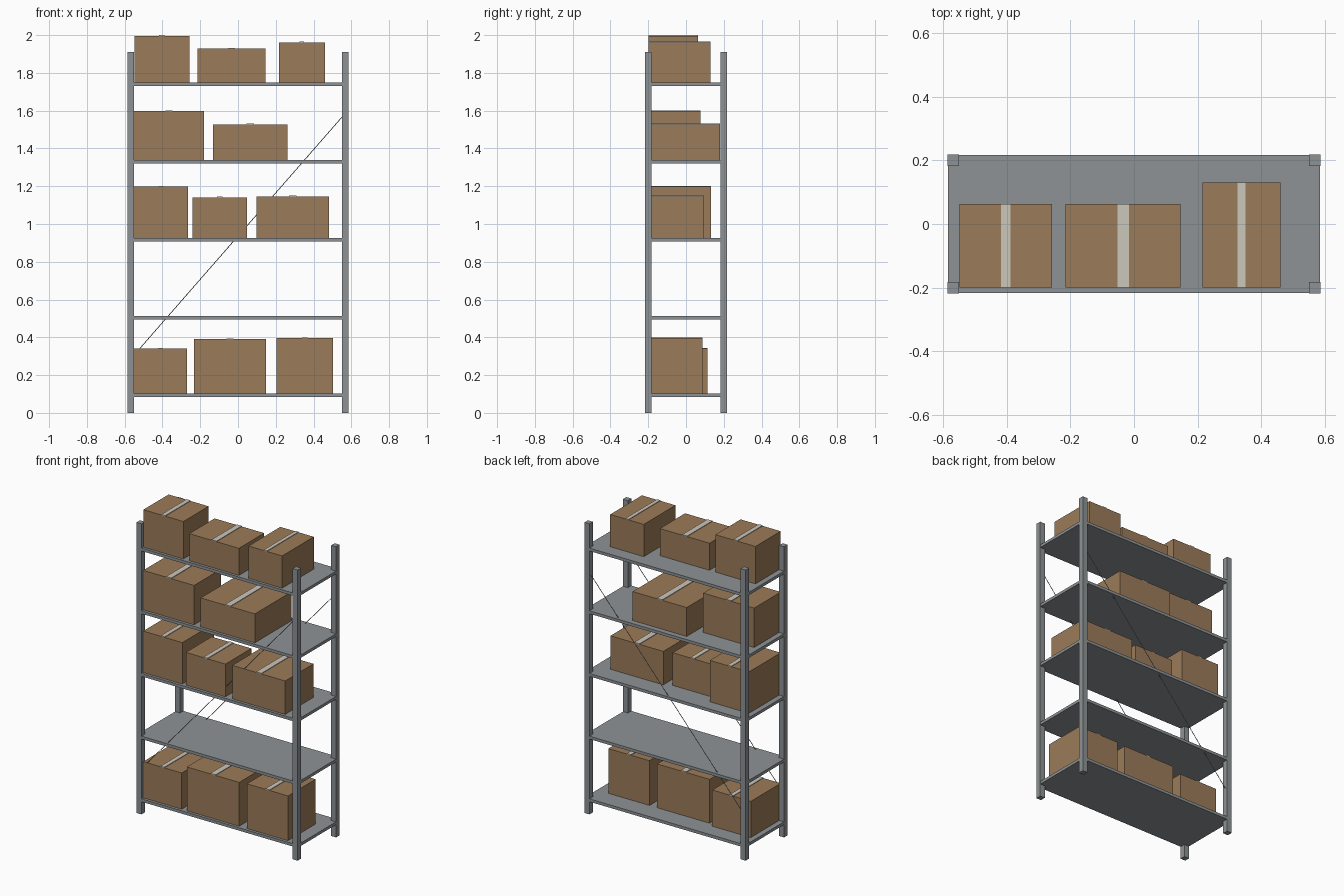
import bpy, math
from mathutils import Vector

if "Cube" in bpy.data.objects:
    bpy.data.objects.remove(bpy.data.objects["Cube"])


def material(name, rgb):
    m = bpy.data.materials.new(name)
    m.diffuse_color = (*rgb, 1)
    m.use_nodes = True
    m.node_tree.nodes["Principled BSDF"].inputs["Base Color"].default_value = m.diffuse_color
    return m


steel = material("steel", (0.27, 0.29, 0.30))
cardboard = material("cardboard", (0.33, 0.20, 0.10))
tape_mat = material("tape", (0.60, 0.57, 0.50))


def block(name, x0, x1, y0, y1, z0, z1, mat):
    bpy.ops.mesh.primitive_cube_add(size=1, location=((x0 + x1) / 2, (y0 + y1) / 2, (z0 + z1) / 2))
    o = bpy.context.object
    o.name = name
    o.scale = (x1 - x0, y1 - y0, z1 - z0)
    bpy.ops.object.transform_apply(location=False, rotation=False, scale=True)
    o.data.materials.append(mat)
    return o


W, D, P = 0.586, 0.218, 0.036  # half width, half depth, post size

# Corner posts
for sx in (-1, 1):
    for sy in (-1, 1):
        xs = sorted((sx * W, sx * (W - P)))
        ys = sorted((sy * D, sy * (D - P)))
        block("post", *xs, *ys, 0, 1.91, steel)

# Shelves, a hair inside the post faces
tops = [0.102 + 0.412 * i for i in range(5)]
for z in tops:
    block("shelf", -W + 0.001, W - 0.001, -D + 0.001, D - 0.001, z - 0.019, z, steel)

# Diagonal brace rods on front and back
for y in (-0.196, 0.2):
    a, b = Vector((-0.567, y, 0.287)), Vector((0.567, y, 1.585))
    d = b - a
    bpy.ops.mesh.primitive_cylinder_add(vertices=8, radius=0.002, depth=d.length, location=(a + b) / 2)
    o = bpy.context.object
    o.name = "diagonal_brace"
    o.rotation_euler = d.to_track_quat('Z', 'Y').to_euler()
    o.data.materials.append(steel)

# Cartons: shelf index -> (left, right, back, top)
cartons = {
    0: [(-0.55, -0.27, 0.113, 0.34), (-0.233, 0.148, 0.088, 0.39), (0.204, 0.503, 0.088, 0.396)],
    2: [(-0.55, -0.266, 0.132, 1.198), (-0.24, 0.048, 0.07, 1.141), (0.098, 0.482, 0.096, 1.146)],
    3: [(-0.55, -0.18, 0.078, 1.597), (-0.132, 0.262, 0.181, 1.528)],
    4: [(-0.549, -0.258, 0.063, 1.996), (-0.215, 0.146, 0.063, 1.928), (0.216, 0.46, 0.13, 1.962)],
}
for i, row in cartons.items():
    for x0, x1, back, top in row:
        block("carton", x0, x1, -0.199, back, tops[i], top, cardboard)
        # Tape strip along the top seam
        c, h = (x0 + x1) / 2, (x1 - x0) * 0.05
        block("tape_strip", c - h, c + h, -0.199, back, top - 0.002, top + 0.004, tape_mat)
